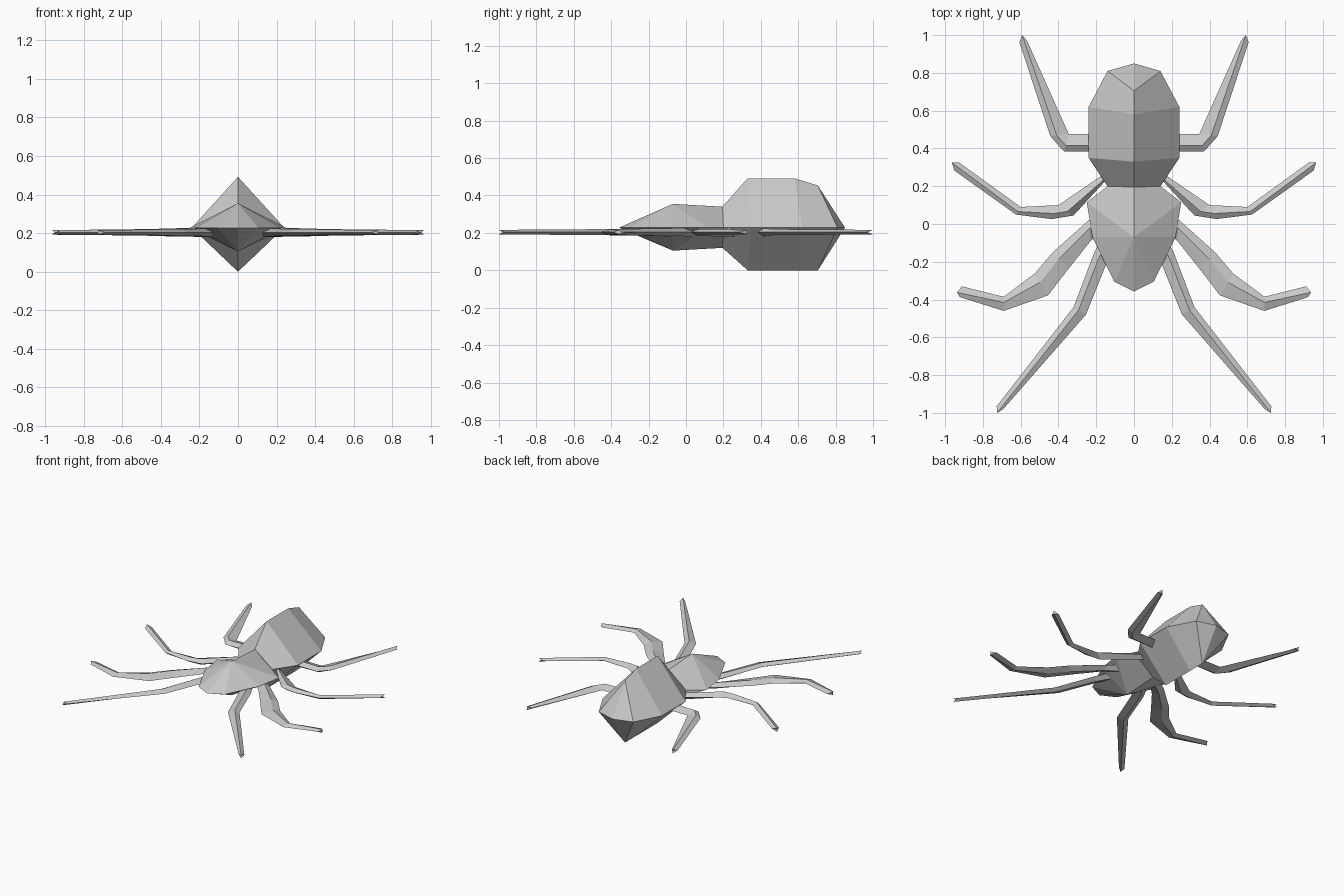
import bpy, bmesh
from mathutils import Vector

if "Cube" in bpy.data.objects:
    bpy.data.objects.remove(bpy.data.objects["Cube"])


def make_object(name, rings, mirror=False):
    """Skin a sequence of equal-length rings; repeated points collapse."""
    bm = bmesh.new()
    verts = {}

    def v(p):
        key = tuple(round(c, 4) for c in p)
        if key not in verts:
            verts[key] = bm.verts.new(key)
        return verts[key]

    def face(points):
        unique = list(dict.fromkeys(v(p) for p in points))
        if len(unique) > 2 and not bm.faces.get(unique):
            bm.faces.new(unique)

    n = len(rings[0])
    for a, b in zip(rings, rings[1:]):
        for i in range(n):
            j = (i + 1) % n
            face((a[i], a[j], b[j], b[i]))
    face(rings[0])
    face(rings[-1])
    bmesh.ops.recalc_face_normals(bm, faces=bm.faces)
    mesh = bpy.data.meshes.new(name)
    bm.to_mesh(mesh)
    bm.free()
    obj = bpy.data.objects.new(name, mesh)
    bpy.context.collection.objects.link(obj)
    if mirror:
        obj.modifiers.new("Mirror", 'MIRROR').use_mirror_merge = False
    return obj


EDGE_Z = 0.228


def body(name, stations):
    # station: top (y, z), side (x, y), bottom (y, z) -> diamond ring
    rings = [[(0, t[0], t[1]), (s[0], s[1], EDGE_Z), (0, b[0], b[1]), (-s[0], s[1], EDGE_Z)]
             for t, s, b in stations]
    make_object(name, rings)


def leg(name, pairs, tip, bias):
    # pairs of edge points seen from above; ridge runs between them
    rings = []
    last = len(pairs) - 1
    for i, (a, b) in enumerate(pairs):
        a, b = Vector(a), Vector(b)
        m = Vector(tip) if i == last else a.lerp(b, bias)
        h = 0.024 - 0.012 * i / last
        z = 0.204
        rings.append([(m.x, m.y, z + h), (a.x, a.y, z), (m.x, m.y, z - h), (b.x, b.y, z)])
    make_object(name, rings, mirror=True)


# Abdomen
tail = ((0.85, EDGE_Z), (0, 0.85), (0.85, EDGE_Z))
body("abdomen", [
    ((0.195, 0.34), (0.14, 0.20), (0.195, 0.12)),
    ((0.33, 0.492), (0.24, 0.35), (0.33, 0.0)),
    ((0.58, 0.492), (0.24, 0.62), (0.58, 0.0)),
    ((0.705, 0.453), (0.14, 0.81), (0.705, 0.0)),
    tail,
])

# Head and thorax: facets fan out from one high point
top, low = (-0.07, 0.355), (-0.07, 0.105)
body("thorax", [
    ((0.195, 0.34), (0.14, 0.20), (0.195, 0.12)),
    (top, (0.25, 0.115), low),
    (top, (0.22, -0.07), low),
    (top, (0.105, -0.305), low),
    ((-0.358, EDGE_Z), (0, -0.358), (-0.358, EDGE_Z)),
])

# Legs, each mirrored to the other side
leg("rear_legs", [
    ((0.15, 0.475), (0.15, 0.385)),
    ((0.345, 0.477), (0.37, 0.383)),
    ((0.347, 0.48), (0.443, 0.465)),
    ((0.566, 0.97), (0.607, 0.963)),
], (0.592, 1.0), 0.65)

leg("middle_rear_legs", [
    ((0.10, 0.305), (0.15, 0.23)),
    ((0.40, 0.10), (0.32, 0.045)),
    ((0.402, 0.10), (0.437, 0.026)),
    ((0.60, 0.09), (0.625, 0.05)),
    ((0.925, 0.325), (0.95, 0.282)),
], (0.965, 0.325), 0.6)

leg("middle_front_legs", [
    ((0.12, 0.09), (0.12, 0.02)),
    ((0.24, 0.02), (0.23, -0.09)),
    ((0.43, -0.15), (0.345, -0.235)),
    ((0.525, -0.262), (0.455, -0.378)),
    ((0.69, -0.385), (0.69, -0.46)),
    ((0.912, -0.33), (0.922, -0.387)),
], (0.937, -0.362), 0.4)

leg("front_legs", [
    ((0.15, -0.04), (0.09, -0.09)),
    ((0.21, -0.15), (0.15, -0.22)),
    ((0.32, -0.44), (0.253, -0.478)),
    ((0.727, -0.965), (0.692, -0.98)),
], (0.725, -1.0), 0.4)
